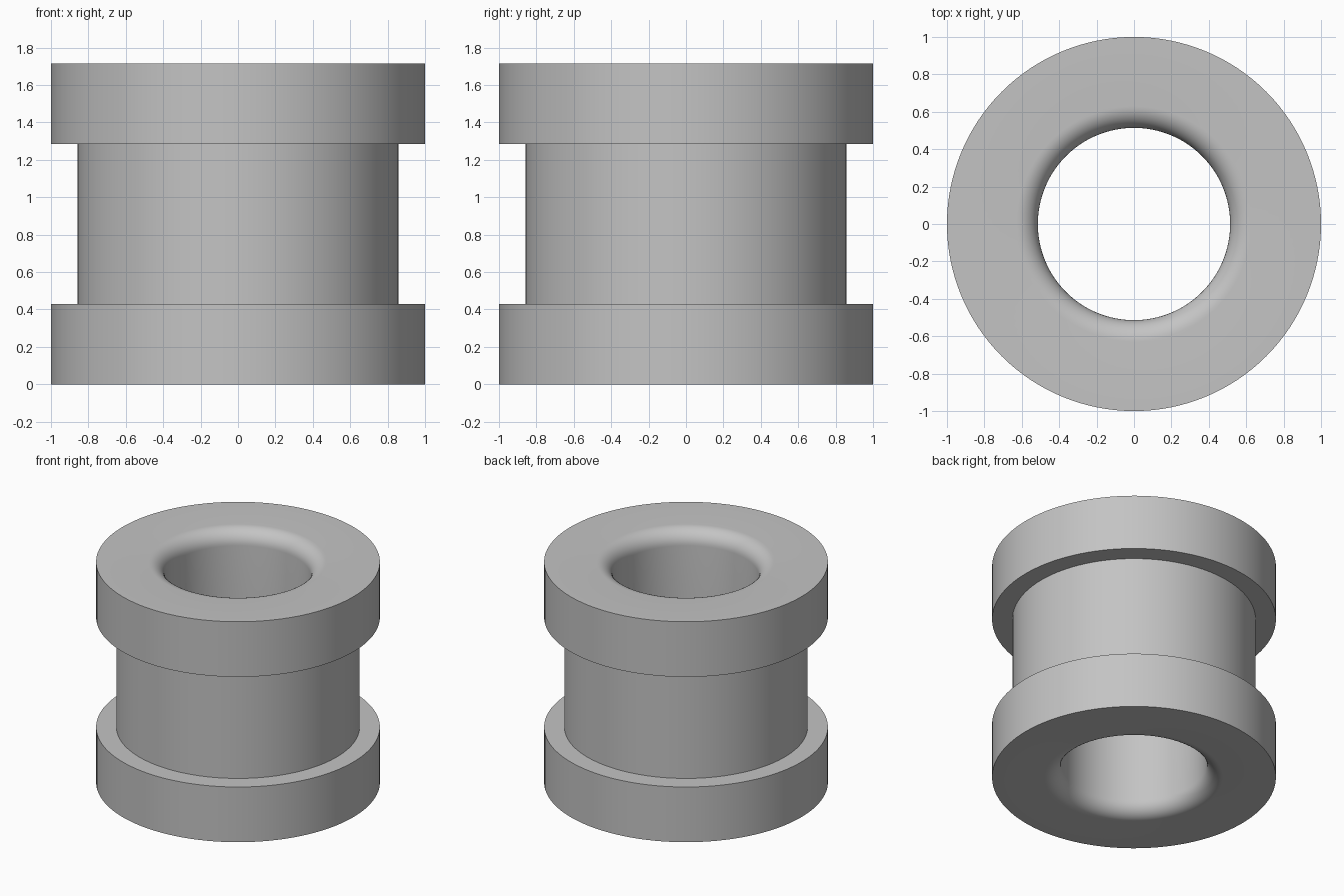
import bpy, bmesh, math

if "Cube" in bpy.data.objects:
    bpy.data.objects.remove(bpy.data.objects["Cube"])

SEGMENTS = 128
OUTER, CORE, BORE = 1.0, 0.857, 0.514
HEIGHT, FLANGE, FILLET = 1.714, 0.429, 0.114
STEPS = 10

# Lower half of the cross-section: bore fillet, flange, core
half = []
for i in range(STEPS + 1):
    a = math.pi / 2 * i / STEPS
    half.append((BORE + FILLET * (1 - math.cos(a)), FILLET * (1 - math.sin(a))))
half += [(OUTER, 0), (OUTER, FLANGE), (CORE, FLANGE)]

# Mirror it about mid height to close the loop
profile = half + [(r, HEIGHT - z) for r, z in reversed(half)]

# Revolve the closed cross-section
bm = bmesh.new()
rings = []
for s in range(SEGMENTS):
    t = 2 * math.pi * s / SEGMENTS
    rings.append([bm.verts.new((r * math.cos(t), r * math.sin(t), z)) for r, z in profile])
n = len(profile)
for s in range(SEGMENTS):
    a, b = rings[s], rings[(s + 1) % SEGMENTS]
    for i in range(n):
        j = (i + 1) % n
        bm.faces.new((a[i], b[i], b[j], a[j]))
bmesh.ops.recalc_face_normals(bm, faces=bm.faces)

mesh = bpy.data.meshes.new("flanged_bushing")
bm.to_mesh(mesh)
bm.free()
bushing = bpy.data.objects.new("flanged_bushing", mesh)
bpy.context.collection.objects.link(bushing)

# Plain grey finish
grey = bpy.data.materials.new("grey")
grey.diffuse_color = (0.55, 0.55, 0.55, 1)
grey.use_nodes = True
grey.node_tree.nodes["Principled BSDF"].inputs["Base Color"].default_value = grey.diffuse_color
mesh.materials.append(grey)

# Smooth walls with sharp flange edges
bpy.context.view_layer.objects.active = bushing
bushing.select_set(True)
bpy.ops.object.shade_smooth_by_angle(angle=math.radians(30))
